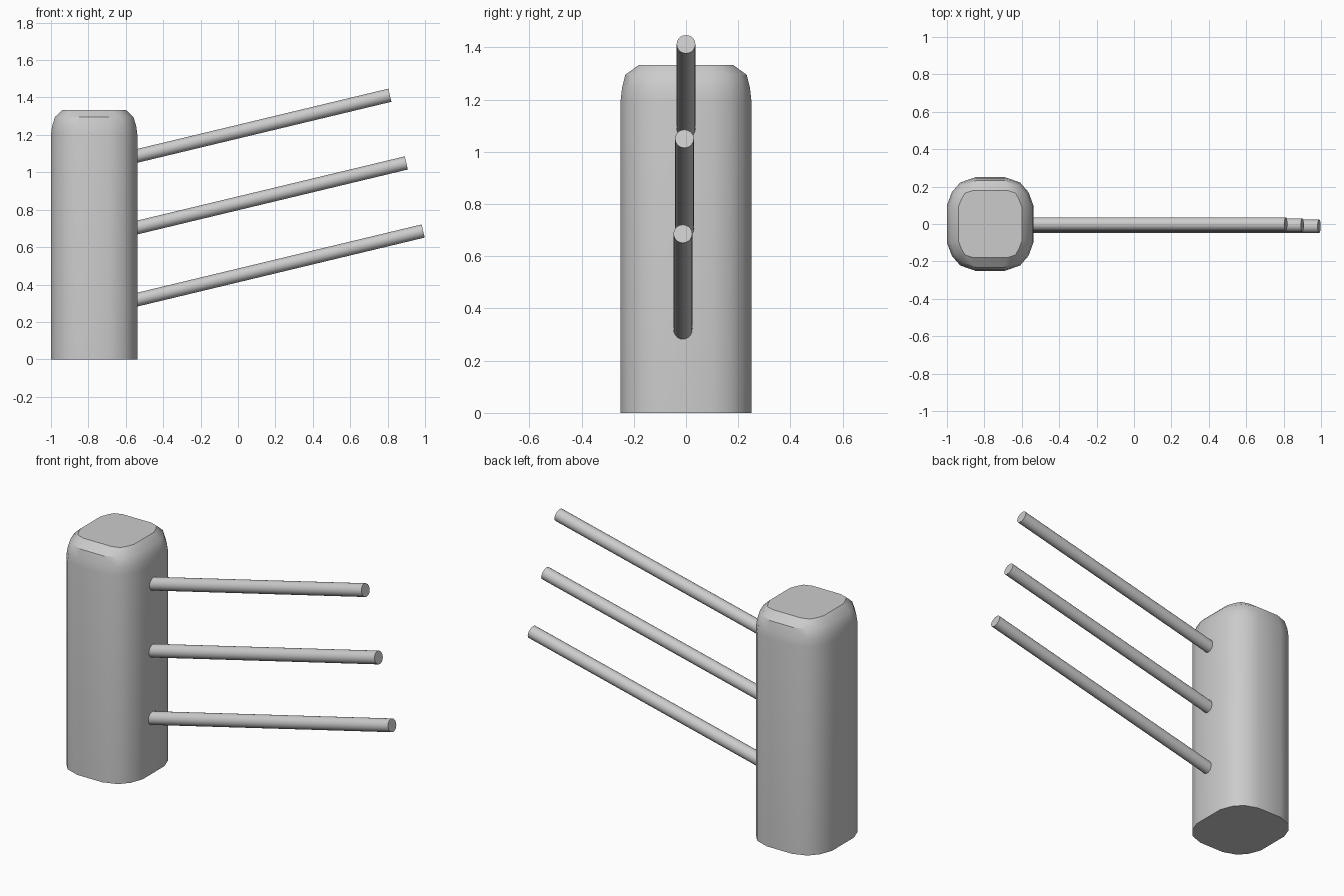
import bpy, bmesh, math
from mathutils import Vector

cube = bpy.data.objects.get("Cube")
if cube:
    bpy.data.objects.remove(cube, do_unlink=True)

grey = bpy.data.materials.new("light grey")
grey.use_nodes = True
colour = (0.6, 0.6, 0.6, 1)
grey.diffuse_color = colour
grey.node_tree.nodes["Principled BSDF"].inputs["Base Color"].default_value = colour


def finish(bm, name):
    bmesh.ops.recalc_face_normals(bm, faces=bm.faces)
    mesh = bpy.data.meshes.new(name)
    bm.to_mesh(mesh)
    bm.free()
    mesh.materials.append(grey)
    obj = bpy.data.objects.new(name, mesh)
    bpy.context.collection.objects.link(obj)
    bpy.ops.object.select_all(action='DESELECT')
    obj.select_set(True)
    bpy.context.view_layer.objects.active = obj
    bpy.ops.object.shade_smooth_by_angle(angle=math.radians(30))
    return obj


def loop_from_corner(corner):
    """Mirror one corner into a full closed outline."""
    right = corner[::-1] + [(x, -y) for x, y in corner]
    right = right[:len(corner)][::-1] + [(x, -y) for x, y in corner[::-1]]
    return right + [(-x, -y) for x, y in right]


# Post: stacked rounded-square outlines, narrowing to a bevelled top
outer = [(0.08, 0.25), (0.16, 0.222), (0.205, 0.17), (0.231, 0.10)]
cap = [(0.09, 0.18), (0.135, 0.165), (0.155, 0.13), (0.17, 0.09)]
shoulder = [(x * 0.91, y * 0.93) for x, y in outer]
waist = [(x * 0.975, y * 0.98) for x, y in outer]
levels = [(0, outer), (1.2, outer), (1.245, waist), (1.295, shoulder), (1.333, cap)]

bm = bmesh.new()
rings = [[bm.verts.new((x - 0.769, y, z)) for x, y in loop_from_corner(c)]
         for z, c in levels]
for low, high in zip(rings, rings[1:]):
    for i in range(len(low)):
        j = (i + 1) % len(low)
        bm.faces.new((low[i], low[j], high[j], high[i]))
bm.faces.new(rings[0][::-1])
bm.faces.new(rings[-1])
finish(bm, "post")


# Rods: parallel, sloping up from the side of the post
def rod(name, end, y):
    tip = Vector((end[0], y, end[1]))
    direction = Vector((1, 0, 0.24)).normalized()
    length = (tip.x + 0.58) / direction.x
    bm = bmesh.new()
    bmesh.ops.create_cone(bm, cap_ends=True, segments=20, radius1=0.036,
                          radius2=0.036, depth=length)
    obj = finish(bm, name)
    obj.rotation_euler = direction.to_track_quat('Z', 'Y').to_euler()
    obj.location = tip - direction * length / 2


rod("lower_rod", (0.99, 0.686), -0.012)
rod("middle_rod", (0.90, 1.05), -0.006)
rod("upper_rod", (0.812, 1.412), 0)
